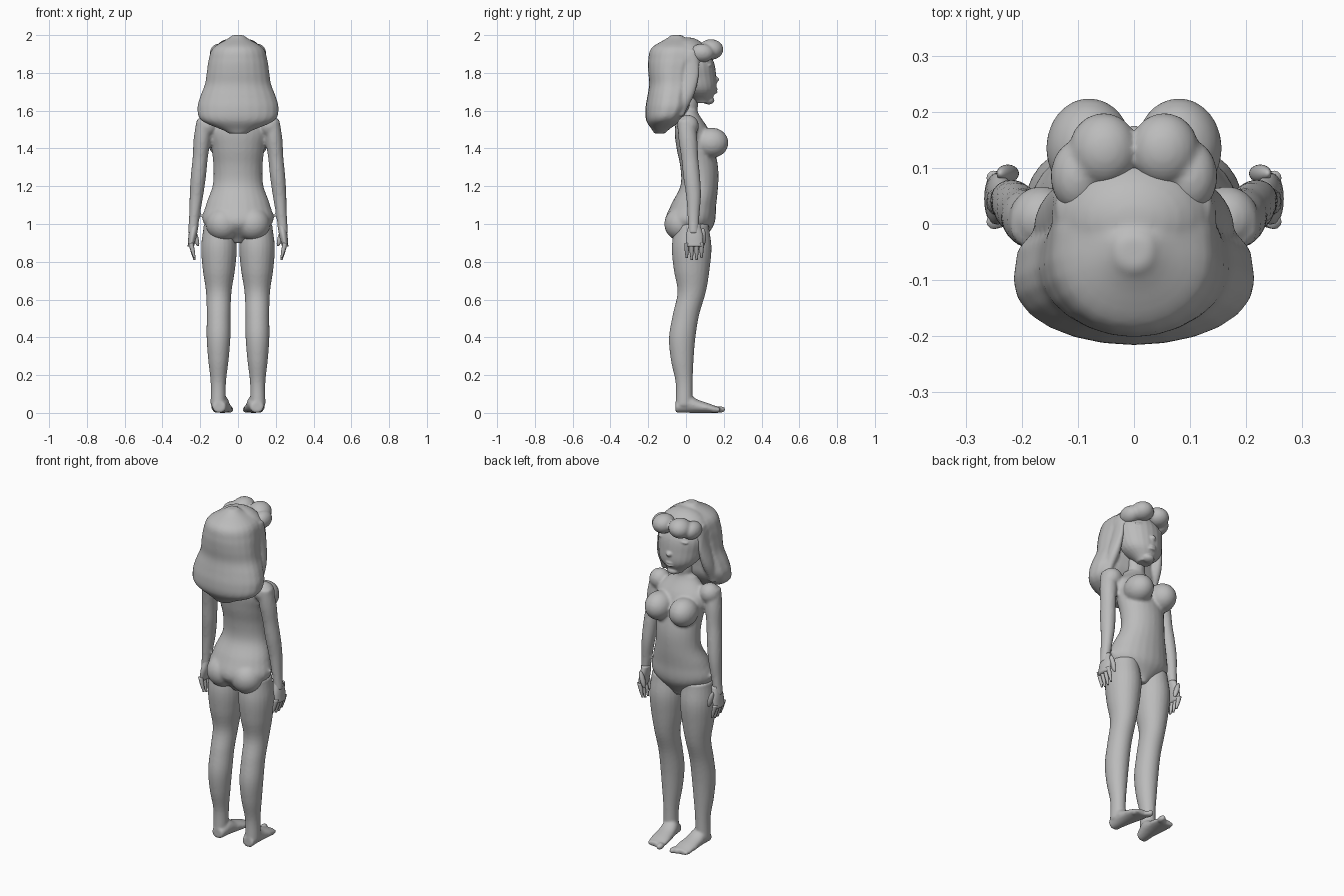
import bpy, bmesh, math
from mathutils import Matrix, Vector

SIDES = {"left": 1, "right": -1}

default_cube = bpy.data.objects.get("Cube")
if default_cube:
    bpy.data.objects.remove(default_cube)

colour = (0.5, 0.5, 0.5, 1)
grey = bpy.data.materials.new("plain grey")
grey.use_nodes = True
grey.diffuse_color = colour
grey.node_tree.nodes["Principled BSDF"].inputs["Base Color"].default_value = colour


def smooth_between(before, start, end, after, t):
    """Curve smoothly from one band to the next."""
    tangent_in = (end - before) / 2
    tangent_out = (after - start) / 2
    ease = t * t * (3 - 2 * t)
    return (start.lerp(end, ease) + tangent_in * t * (1 - t) ** 2
            - tangent_out * t * t * (1 - t))


def loft(bm, low, high, bands, x=0, lean=0, side=1, lying=False, front_power=1, steps=5, sides=24):
    """Skin evenly spaced oval bands (centre, half width, half depth) from low to high."""
    bands = [Vector(band) for band in bands]
    last = len(bands) - 1
    previous = first = None
    for row in range(last * steps + 1):
        i = min(row // steps, last - 1)
        centre, width, depth = smooth_between(
            bands[max(i - 1, 0)], bands[i], bands[i + 1], bands[min(i + 2, last)],
            row / steps - i)
        portion = row / (last * steps)
        along = low + (high - low) * portion
        loop = []
        for k in range(sides):
            angle = math.tau * k / sides
            across = (x + lean * portion + width * math.cos(angle)) * side
            swing = math.sin(angle)
            if swing > 0:
                swing = swing ** front_power
            offset = centre + depth * swing
            position = (across, along, offset) if lying else (across, offset, along)
            loop.append(bm.verts.new(position))
        if previous:
            for k in range(sides):
                j = (k + 1) % sides
                bm.faces.new((previous[k], previous[j], loop[j], loop[k]))
        else:
            first = loop
        previous = loop
    bm.faces.new(reversed(first))
    bm.faces.new(previous)


def ball(bm, centre, radii, side=1, tilt=0):
    """Add an egg shape, mirrored to the chosen side."""
    x, y, z = centre
    place = (Matrix.Translation((x * side, y, z))
             @ Matrix.Rotation(tilt * side, 4, 'Y')
             @ Matrix.Diagonal((*radii, 1)))
    bmesh.ops.create_uvsphere(bm, u_segments=24, v_segments=16, radius=1, matrix=place)


def round_bands(pairs, flatten=0.9):
    """Turn (centre, radius) pairs into limb bands a little narrower than deep."""
    return [(centre, radius * flatten, radius) for centre, radius in pairs]


def finish(name, bm, voxel=0, iterations=4):
    """Make the object and, where a voxel size is given, blend its volumes together."""
    bmesh.ops.recalc_face_normals(bm, faces=bm.faces)
    mesh = bpy.data.meshes.new(name)
    bm.to_mesh(mesh)
    bm.free()
    mesh.materials.append(grey)
    for face in mesh.polygons:
        face.use_smooth = True
    obj = bpy.data.objects.new(name, mesh)
    bpy.context.collection.objects.link(obj)
    if voxel:
        blend = obj.modifiers.new("blend", 'REMESH')
        blend.mode = 'VOXEL'
        blend.voxel_size = voxel
        blend.use_smooth_shade = True
        soften = obj.modifiers.new("soften", 'SMOOTH')
        soften.factor = 0.5
        soften.iterations = iterations


# Torso with neck, chest, hips, shoulders and arms
bm = bmesh.new()
loft(bm, 0.9, 1.6, [(.03, .04, .06), (.02, .18, .13), (.04, .17, .12), (.07, .135, .1),
                    (.07, .13, .1), (.05, .14, .1), (.03, .15, .09), (.01, .07, .05)])
ball(bm, (0, .01, 1.65), (.055, .055, .12))
for side in SIDES.values():
    ball(bm, (.08, .135, 1.43), (.077, .09, .08), side)
    ball(bm, (.08, -.025, 1), (.09, .09, .09), side)
    ball(bm, (.165, .01, 1.52), (.058, .058, .058), side)
    arm = round_bands([(.04, .028), (.04, .032), (.04, .04), (.03, .045),
                       (.02, .045), (.01, .05), (0, .045)])
    loft(bm, 0.95, 1.55, arm, x=.24, lean=-.06, side=side)
finish("torso_and_arms", bm, voxel=.009)

# Legs, each running down into a foot with toes
for label, side in SIDES.items():
    bm = bmesh.new()
    leg = round_bands([(-.01, .045), (-.01, .045), (-.02, .06), (-.02, .07), (0, .07),
                       (.03, .075), (.03, .095), (.03, .105), (.03, .09)])
    loft(bm, .04, 1, leg, x=.105, lean=-.005, side=side)
    foot = [(height, width, height) for height, width in
            [(.03, .035), (.05, .045), (.035, .05), (.025, .055), (.015, .05)]]
    loft(bm, -.055, .18, foot, x=.1, lean=-.02, side=side, lying=True)
    for toe in range(5):
        thickness = .012 if toe else .018
        ball(bm, (.043 + toe * .019, .18 - toe * .008, thickness),
             (thickness, thickness * 1.6, thickness), side)
    finish(label + "_leg", bm, voxel=.007)

# Hands with four fingers and a thumb
for label, side in SIDES.items():
    bm = bmesh.new()
    palm = [(.045, .017, .045), (.045, .022, .045), (.045, .022, .03)]
    loft(bm, .88, 1, palm, x=.25, lean=-.02, side=side)
    for finger in range(4):
        y = .004 + finger * .026
        tip = .81 if finger in (1, 2) else .82
        knuckles = round_bands([(y, .006), (y, .011), (y, .013)], flatten=1)
        loft(bm, tip, .9, knuckles, x=.23, lean=.02, side=side, sides=12)
    ball(bm, (.225, .09, .93), (.014, .016, .05), side, tilt=.3)
    finish(label + "_hand", bm)

# Head with chin, nose, lips, cheeks and brows
bm = bmesh.new()
loft(bm, 1.64, 1.92, [(.09, .04, .04), (.06, .11, .1), (.04, .13, .12),
                      (.03, .135, .12), (.02, .1, .1)])
chin, muzzle = (0, .12, 1.655), (0, .135, 1.71)
ball(bm, chin, (.035, .03, .022))
ball(bm, muzzle, (.04, .028, .026))
nose_tip, nose_bridge = (0, .15, 1.765), (0, .14, 1.79)
ball(bm, nose_tip, (.02, .026, .017))
ball(bm, nose_bridge, (.012, .018, .035))
for lip_height in (1.698, 1.714):
    ball(bm, (0, .152, lip_height), (.026, .016, .008))
for side in SIDES.values():
    cheek, brow = (.065, .095, 1.735), (.058, .12, 1.845)
    ball(bm, cheek, (.04, .036, .036), side)
    ball(bm, brow, (.04, .02, .01), side, tilt=.15)
finish("head", bm, voxel=.005, iterations=3)

# Eyes with half lowered lids
for label, side in SIDES.items():
    bm = bmesh.new()
    eyeball, lid = (.055, .11, 1.803), (.055, .113, 1.812)
    ball(bm, eyeball, (.03, .026, .024), side)
    ball(bm, lid, (.036, .028, .017), side, tilt=.1)
    finish(label + "_eye", bm)

# Long hair flaring behind the shoulders, with side locks
bm = bmesh.new()
loft(bm, 1.48, 2, [(-.14, .05, .03), (-.12, .19, .09), (-.1, .215, .115), (-.09, .2, .115),
                   (-.08, .175, .115), (-.08, .165, .12), (-.07, .155, .13),
                   (-.06, .13, .12), (-.05, .03, .03)], front_power=0.6)
crown = (0, .01, 1.87)
ball(bm, crown, (.148, .115, .118))
for side in SIDES.values():
    lock = [(-.04, .02, .03), (0, .03, .045), (.02, .02, .05), (.03, .02, .03)]
    loft(bm, 1.57, 1.92, lock, x=.16, lean=-.04, side=side)
finish("long_hair", bm, voxel=.008)

# Rolled fringe in two lobes
bm = bmesh.new()
for side in SIDES.values():
    front_lobe, temple_lobe = (.054, .132, 1.924), (.1, .085, 1.905)
    ball(bm, front_lobe, (.062, .066, .054), side, tilt=.15)
    ball(bm, temple_lobe, (.048, .065, .05), side, tilt=.5)
finish("rolled_fringe", bm, voxel=.007)
